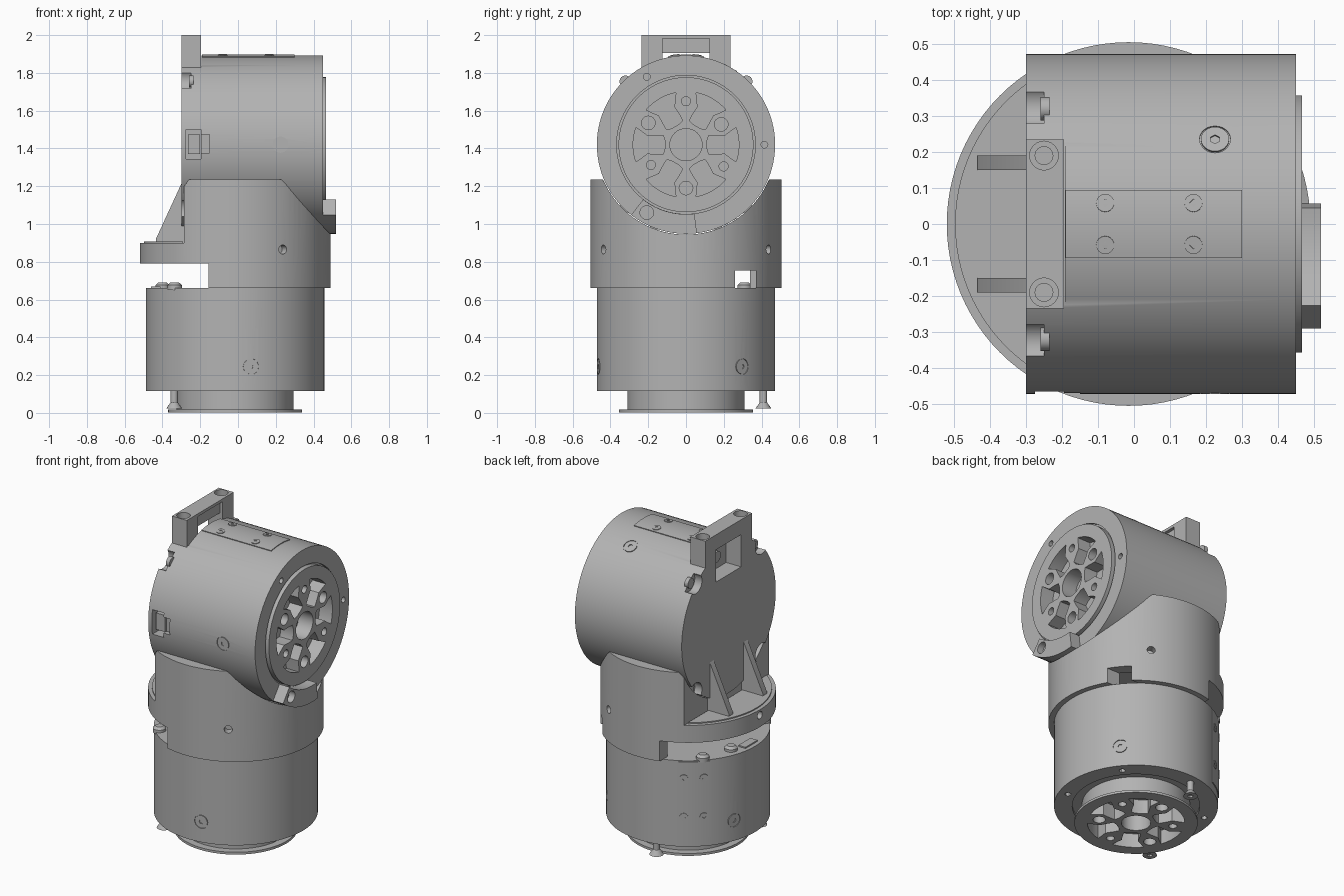
import bpy, bmesh
from math import radians, cos, sin
from mathutils import Matrix, Vector

cube = bpy.data.objects.get("Cube")
if cube:
    bpy.data.objects.remove(cube)

GREY = (0.45, 0.45, 0.45, 1)
metal = bpy.data.materials.new("light grey metal")
metal.use_nodes = True
metal.diffuse_color = GREY
metal.node_tree.nodes["Principled BSDF"].inputs["Base Color"].default_value = GREY
parts = []


# --- helpers ---
def prism(name, pts, z0, z1, M=Matrix(), taper=1.0):
    """Extrude a 2D outline from z0 to z1 in the frame M."""
    bm = bmesh.new()
    low = [bm.verts.new((x, y, z0)) for x, y in pts]
    top = [bm.verts.new((x * taper, y * taper, z1)) for x, y in pts]
    bm.faces.new(low[::-1])
    bm.faces.new(top)
    n = len(pts)
    for i in range(n):
        j = (i + 1) % n
        bm.faces.new((low[i], low[j], top[j], top[i]))
    bmesh.ops.transform(bm, matrix=M, verts=bm.verts)
    bmesh.ops.recalc_face_normals(bm, faces=bm.faces)
    me = bpy.data.meshes.new(name)
    bm.to_mesh(me)
    bm.free()
    me.materials.append(metal)
    ob = bpy.data.objects.new(name, me)
    bpy.context.scene.collection.objects.link(ob)
    parts.append(ob)
    return ob


def polar(r, deg):
    return (r * cos(radians(deg)), r * sin(radians(deg)))


def circle(r, at=(0, 0), n=24):
    return [(at[0] + r * cos(radians(360 * i / n)), at[1] + r * sin(radians(360 * i / n)))
            for i in range(n)]


def arc_band(r0, r1, a0, a1, n=12):
    steps = [a0 + (a1 - a0) * i / n for i in range(n + 1)]
    return [polar(r1, a) for a in steps] + [polar(r0, a) for a in reversed(steps)]


def box(name, x0, x1, y0, y1, z0, z1):
    return prism(name, [(x0, y0), (x1, y0), (x1, y1), (x0, y1)], z0, z1)


def boolean(target, cutters, op='DIFFERENCE'):
    for c in cutters:
        m = target.modifiers.new("cut", 'BOOLEAN')
        m.object, m.operation, m.solver = c, op, 'EXACT'
        dg = bpy.context.evaluated_depsgraph_get()
        me = bpy.data.meshes.new_from_object(target.evaluated_get(dg))
        target.modifiers.clear()
        target.data = me


def discard(cutters):
    for c in cutters:
        parts.remove(c)
        bpy.data.objects.remove(c)


def cut(target, *cutters):
    boolean(target, cutters)
    discard(cutters)


def radial(M, deg, z, r):
    """Frame on a drum surface, z axis pointing outward."""
    x, y = polar(r, deg)
    q = Vector((x, y, 0)).to_track_quat('Z', 'Y').to_matrix().to_4x4()
    return M @ Matrix.Translation((x, y, z)) @ q


R = 0.472


def motor(name, M, length, top, steps, plate, screw_z, hole_z, holes, plate_deg, face_holes):
    body = prism(name + "_drum", circle(R, n=96), -length, 0, M)
    cut(body, prism("c", circle(0.367, n=96), -0.015, 0.02, M))
    flanges = [prism(name + "_flange", circle(r, n=96), a, b, M) for r, a, b in steps]
    # spoked output hub: six pockets, bolt holes and a central bore
    cutters = [prism("c", circle(0.085, n=32), top - 0.1, top + 0.01, M)]
    for i in range(6):
        a = 60 * i
        edge = arc_band(0.21, 0.28, a - 19, a + 19)
        inner = [polar(0.17, a + 17), polar(0.13, a + 22), polar(0.115, a + 12),
                 polar(0.115, a - 12), polar(0.13, a - 22), polar(0.17, a - 17)]
        pocket = edge[:13] + [polar(0.25, a + 17), polar(0.21, a + 13)] + inner
        pocket += [polar(0.21, a - 13), polar(0.25, a - 17)]
        cutters.append(prism("c", pocket, top - 0.09, top + 0.01, M))
        hole = circle(0.036 if i % 2 == 0 else 0.024, polar(0.23 if i % 3 else 0.215, a + 30))
        cutters.append(prism("c", hole, top - 0.06, top + 0.01, M))
    for ob in [body] + flanges:
        boolean(ob, cutters)
    discard(cutters)
    for a in face_holes:
        cut(body, prism("c", circle(0.018, polar(0.415, a), 12), -0.05, 0.05, M))
    # radial screws
    for a in holes:
        cut(body, prism("c", circle(0.043), -0.006, 0.05, radial(M, a, hole_z, R)))
        s = prism(name + "_side_screw", circle(0.039), -0.03, 0.0, radial(M, a, hole_z, R))
        cut(s, prism("c", circle(0.014, n=6), -0.02, 0.05, radial(M, a, hole_z, R)))
    # curved cover plate with four screws
    prism(name + "_cover_plate", arc_band(0.45, 0.477, plate_deg - 11.5, plate_deg + 11.5),
          plate[0], plate[1], M)
    for z in screw_z:
        for d in (-7, 7):
            F = radial(M, plate_deg + d, z, 0.477)
            s = prism(name + "_cover_screw", circle(0.025, n=16), -0.01, 0.004, F)
            cut(s, prism("c", circle(0.011, n=4), -0.004, 0.02, F))
    return body


# --- two motors: one upright, one lying across the top ---
UP = Matrix(((0, 0, 1, 0.45), (1, 0, 0, 0), (0, 1, 0, 1.42), (0, 0, 0, 1)))
LOW = Matrix(((1, 0, 0, -0.015), (0, -1, 0, 0), (0, 0, -1, 0.115), (0, 0, 0, 1)))
upper = motor("upper", UP, 0.75, 0.017, [(0.357, -0.1, 0.017)], (-0.64, -0.15),
              (-0.53, -0.285), -0.225, (60, 180, 300), 90, (0, 120, 240))
lower = motor("lower", LOW, 0.545, 0.113, [(0.31, -0.02, 0.098), (0.355, 0.098, 0.113)],
              (-0.54, -0.055), (-0.435, -0.19), -0.13, (80, -39, -159), -129,
              (21, 81, 141, 201, 261, 321))

# locking tab on the rim of the upper drum
tab = prism("rim_tab", arc_band(0.368, R, 232, 277), -0.01, 0.07, UP)
cut(tab, prism("c", circle(0.036, polar(0.415, 240)), 0.03, 0.1, UP))

# screws hanging below the lower drum
for a in (141, 261):
    F = LOW @ Matrix.Translation((*polar(0.415, a), 0))
    prism("lower_long_screw", circle(0.02, n=16), -0.02, 0.08, F)
    head = prism("lower_screw_head", circle(0.02, n=16), 0.06, 0.092, F, 2.1)
    cut(head, prism("c", circle(0.016, n=6), 0.08, 0.12, F))

# screw heads on top of the lower drum
for x, y in ((-0.335, 0.31), (-0.335, -0.31), (-0.4, 0.12)):
    F = Matrix.Translation((x, y, 0.66))
    prism("lower_top_screw", circle(0.038, n=20), -0.01, 0.016, F)
    prism("lower_top_screw_dome", circle(0.038, n=20), 0.016, 0.03, F, 0.6)
box("lower_top_pad", -0.46, -0.41, -0.06, 0.06, 0.65, 0.668)

# corner screw recesses on the back of the upper drum
XR = Matrix(((0, 0, 1, 0), (1, 0, 0, 0), (0, 1, 0, 0), (0, 0, 0, 1)))
for y in (-0.33, 0.33):
    for z in (1.075, 1.765):
        cut(upper, prism("c", circle(0.062, (y, z)), -0.35, -0.25, XR))
        prism("back_screw", circle(0.032, (y * 0.97, 1.42 + (z - 1.42) * 0.97), 16), -0.26, -0.235, XR)

# connector socket in the side of the upper drum
cut(upper, box("c", -0.275, -0.195, -0.6, -0.39, 1.345, 1.5),
    box("c", -0.2, -0.15, -0.6, -0.44, 1.375, 1.475))
box("side_connector", -0.265, -0.2, -0.445, -0.38, 1.37, 1.475)

# --- handle bridge above the back edge ---
cut(upper, box("c", -0.35, -0.192, -0.24, 0.24, 1.835, 2.0),
    box("c", -0.35, -0.195, -0.125, 0.125, 1.7, 1.95))
handle = box("handle", -0.3, -0.195, -0.235, 0.235, 1.825, 2.0)
cut(handle, box("c", -0.35, -0.1, -0.125, 0.125, 1.8, 1.905),
    box("c", -0.215, -0.1, -0.125, 0.125, 1.9, 1.982))
for y in (-0.19, 0.19):
    cut(handle, prism("c", circle(0.04, (-0.25, y)), 1.94, 2.05))
    prism("handle_bolt", circle(0.026, (-0.25, y)), 1.93, 1.96)
prism("handle_pocket_screw", circle(0.035, (0, 1.79)), -0.22, -0.18, XR)

# --- bracket collar joining the motors ---
bracket = prism("bracket", circle(0.505, (-0.015, 0), 96), 0.66, 1.235)
outline = [(-0.26, 1.3), (-0.26, 1.235), (-0.285, 1.2), (-0.285, 0.9), (-0.6, 0.9), (-0.6, 0.79),
           (-0.155, 0.79), (-0.155, 0.6), (0.6, 0.6), (0.6, 0.865), (0.165, 1.3)]
XZ = Matrix(((1, 0, 0, 0), (0, 0, -1, 0), (0, 1, 0, 0), (0, 0, 0, 1)))
side = prism("c", outline, -0.7, 0.7, XZ)
boolean(bracket, [side], 'INTERSECT')
discard([side])
cut(bracket, prism("c", circle(0.476, n=96), -1.0, 0.3, UP),
    prism("c", circle(0.43, (-0.015, 0), 64), 0.6, 0.785),
    box("c", 0.25, 0.6, 0.26, 0.37, 0.6, 0.755))
for a in (-60, 60, 180):
    cut(bracket, prism("c", circle(0.024, n=16), -0.05, 0.05,
                       radial(Matrix.Translation((-0.015, 0, 0)), a, 0.865, 0.505)))

# shelf lining and stiffening ribs behind the upper motor
shelf = prism("shelf_lining", circle(0.482, (-0.015, 0), 96), 0.88, 0.907)
cut(shelf, box("c", -0.29, 0.6, -0.6, 0.6, 0.8, 1.0))
for y in (-0.17, 0.17):
    rib = [(-0.435, 0.9), (-0.28, 0.9), (-0.28, 1.235), (-0.29, 1.235), (-0.435, 0.92)]
    prism("shelf_rib", rib, -y - 0.02, -y + 0.02, XZ)

# smooth the round surfaces, keep edges sharp
for ob in bpy.context.selected_objects:
    ob.select_set(False)
for ob in parts:
    ob.select_set(True)
bpy.context.view_layer.objects.active = parts[0]
bpy.ops.object.shade_smooth_by_angle(angle=radians(30))
